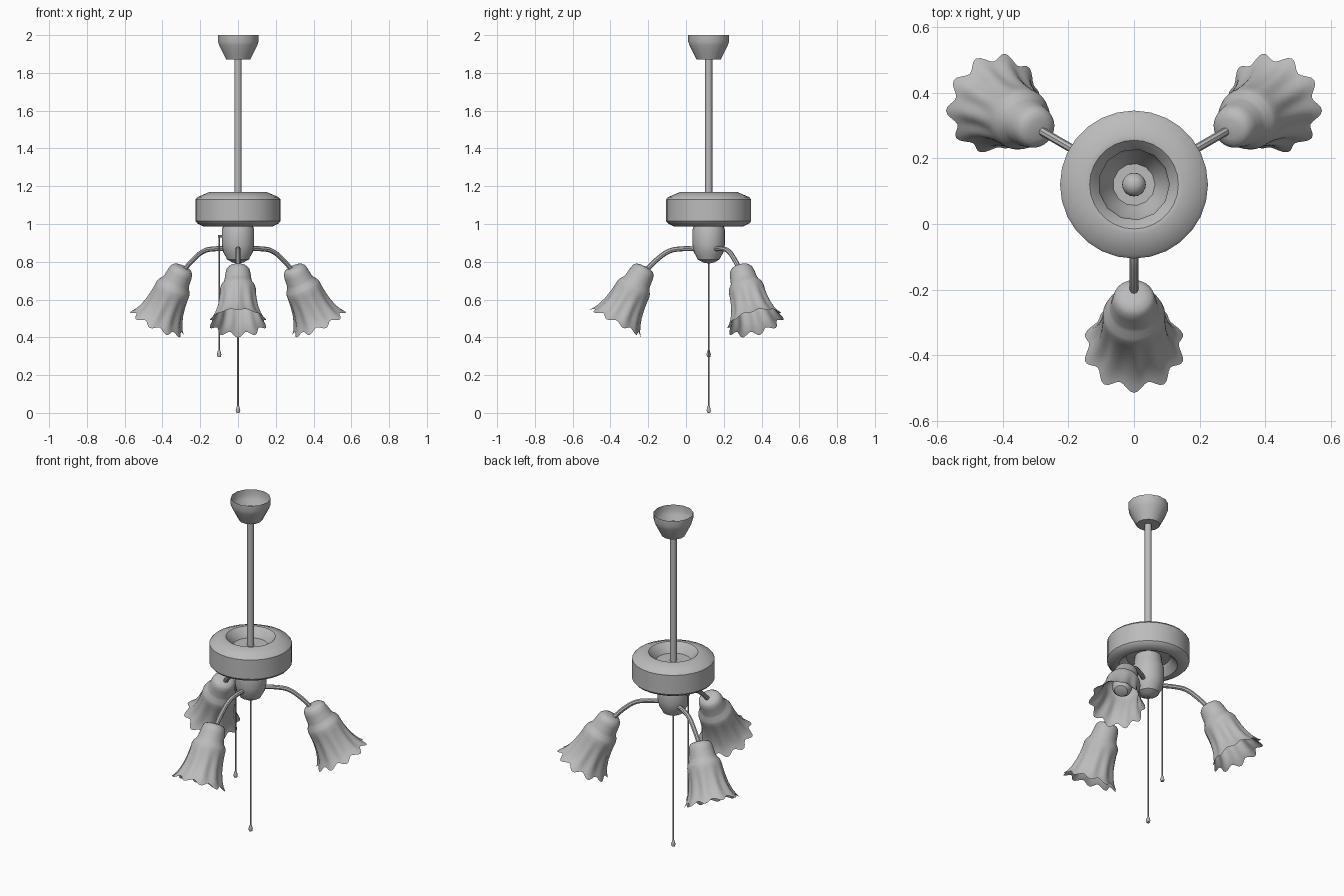
import bpy, bmesh, math
from mathutils import Matrix, Vector

cube = bpy.data.objects.get("Cube")
if cube:
    bpy.data.objects.remove(cube, do_unlink=True)

AXIS = Vector((0, 0.12, 0))

grey = bpy.data.materials.new("plain grey")
grey.use_nodes = True
grey.diffuse_color = (0.5, 0.5, 0.5, 1)
grey.node_tree.nodes["Principled BSDF"].inputs["Base Color"].default_value = grey.diffuse_color


def finish(name, bm, matrix, angle=35):
    mesh = bpy.data.meshes.new(name)
    bm.to_mesh(mesh)
    bm.free()
    mesh.materials.append(grey)
    obj = bpy.data.objects.new(name, mesh)
    bpy.context.collection.objects.link(obj)
    obj.matrix_world = matrix
    bpy.ops.object.select_all(action='DESELECT')
    obj.select_set(True)
    bpy.context.view_layer.objects.active = obj
    bpy.ops.object.shade_smooth_by_angle(angle=math.radians(angle))
    return obj


def lathe(name, profile, sides, matrix=None, lobes=0, angle=35):
    """Spin (radius, height, ripple) points; ripple scallops the ring."""
    bm = bmesh.new()
    rings = []
    for r, z, *ripple in profile:
        amp = ripple[0] if ripple else 0
        if r == 0:
            rings.append([bm.verts.new((0, 0, z))] * sides)
            continue
        ring = []
        for i in range(sides):
            a = math.tau * i / sides
            wave = amp * math.cos(lobes * a)
            ring.append(bm.verts.new(((r + wave) * math.cos(a), (r + wave) * math.sin(a), z - wave)))
        rings.append(ring)
    for low, high in zip(rings, rings[1:]):
        for i in range(sides):
            j = (i + 1) % sides
            corners = list(dict.fromkeys((low[i], low[j], high[j], high[i])))
            bm.faces.new(corners)
    bmesh.ops.recalc_face_normals(bm, faces=bm.faces)
    return finish(name, bm, matrix or Matrix.Translation(AXIS), angle)


def ball(name, radius, matrix):
    bm = bmesh.new()
    bmesh.ops.create_uvsphere(bm, u_segments=20, v_segments=12, radius=radius)
    return finish(name, bm, matrix)


def tube(name, points, radius, matrix):
    """Smooth round tube through the points, turned into a mesh."""
    curve = bpy.data.curves.new(name, 'CURVE')
    curve.dimensions = '3D'
    curve.bevel_depth = radius
    curve.bevel_resolution = 2
    curve.resolution_u = 6
    curve.use_fill_caps = True
    spline = curve.splines.new('BEZIER')
    spline.bezier_points.add(len(points) - 1)
    for p, co in zip(spline.bezier_points, points):
        p.co = co
        p.handle_left_type = p.handle_right_type = 'AUTO'
    temp = bpy.data.objects.new(name + " path", curve)
    bpy.context.collection.objects.link(temp)
    bpy.context.view_layer.update()
    bm = bmesh.new()
    bm.from_mesh(temp.to_mesh())
    bpy.data.objects.remove(temp, do_unlink=True)
    return finish(name, bm, matrix)


# Ceiling canopy, an open cup with a hanger ball on the rod
lathe("ceiling_canopy", [(0, 1.87), (0.064, 1.87), (0.082, 1.905), (0.102, 1.945), (0.109, 1.965), (0.109, 2.0)], 13)
ball("hanger_ball", 0.036, Matrix.Translation(AXIS + Vector((0, 0, 1.915))))
lathe("down_rod", [(0, 1.07), (0.019, 1.07), (0.019, 1.92), (0, 1.92)], 12)

# Motor housing, a thick ring dished above and below
lathe("motor_housing", [
    (0, 1.115), (0.095, 1.115), (0.105, 1.135), (0.135, 1.168), (0.15, 1.17),
    (0.215, 1.142), (0.225, 1.13), (0.225, 1.015), (0.215, 1.003), (0.185, 0.988),
    (0.16, 0.99), (0.13, 1.02), (0.12, 1.04), (0, 1.04)], 28)

# Light kit hub under the motor
lathe("light_hub", [
    (0, 1.05), (0.07, 1.05), (0.08, 0.985), (0.086, 0.97), (0.086, 0.89), (0.078, 0.85),
    (0.062, 0.822), (0.058, 0.812), (0.03, 0.797), (0, 0.79)], 24)

# Three arms, each with a fluted shade and a bulb
SHADE = [
    (0, 0), (0.03, -0.002), (0.05, -0.008), (0.062, -0.022), (0.067, -0.045), (0.072, -0.085),
    (0.077, -0.1), (0.09, -0.118), (0.095, -0.135), (0.096, -0.16, 0.001), (0.099, -0.2, 0.003),
    (0.106, -0.245, 0.005), (0.118, -0.285, 0.007), (0.132, -0.315, 0.009), (0.146, -0.333, 0.01)]

for label, degrees in (("front", -90), ("left", 30), ("right", 150)):
    turn = Matrix.Translation(AXIS) @ Matrix.Rotation(math.radians(degrees), 4, 'Z')
    tube(label + "_arm", [(0.05, 0, 0.868), (0.15, 0, 0.868), (0.205, 0, 0.858),
                          (0.27, 0, 0.815), (0.345, 0, 0.74)], 0.013, turn)
    hang = turn @ Matrix.Translation((0.335, 0, 0.775)) @ Matrix.Rotation(math.radians(-28), 4, 'Y')
    lathe(label + "_shade", SHADE, 80, hang, lobes=10, angle=50)
    lathe(label + "_bulb", [
        (0, -0.02), (0.028, -0.03), (0.03, -0.1), (0.045, -0.125), (0.055, -0.16),
        (0.051, -0.185), (0.036, -0.205), (0, -0.215)], 20, hang)

# Pull chains with small drop weights
for label, x, top, bottom in (("long", 0, 0.8, 0.0), ("short", -0.1, 0.935, 0.295)):
    place = Matrix.Translation(AXIS + Vector((x, 0, bottom)))
    lathe(label + "_pull_chain", [(0, 0.03), (0.004, 0.03), (0.004, top - bottom), (0, top - bottom)], 8, place)
    lathe(label + "_chain_weight", [(0, 0), (0.009, 0.002), (0.012, 0.014), (0.006, 0.036), (0, 0.044)], 10, place)
tube("chain_outlet", [(-0.105, 0, 0.935), (-0.07, 0, 0.935)], 0.006, Matrix.Translation(AXIS))
